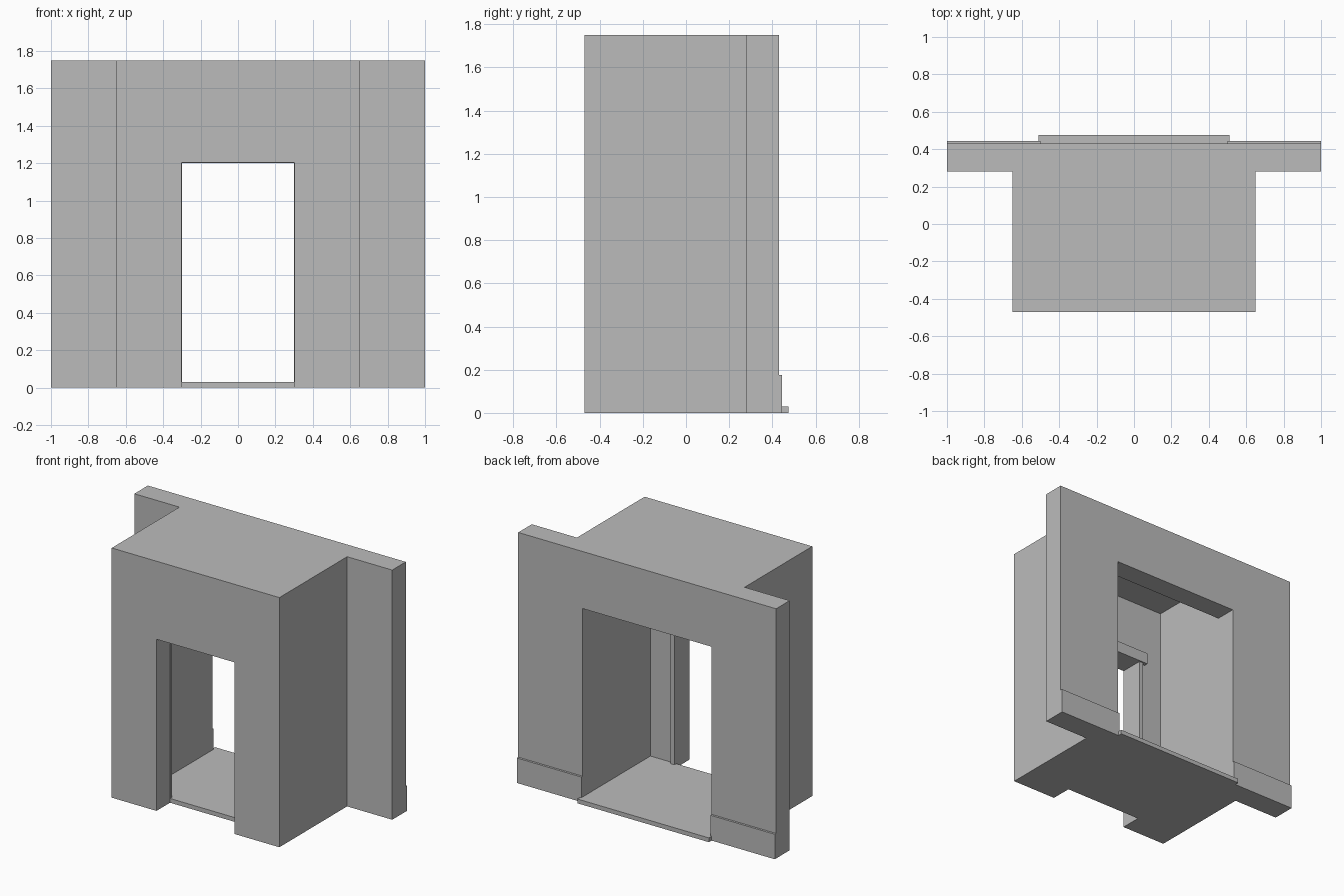
import bpy, bmesh

if "Cube" in bpy.data.objects:
    bpy.data.objects.remove(bpy.data.objects["Cube"])

grey = bpy.data.materials.new("plain_grey")
grey.diffuse_color = (0.5, 0.5, 0.5, 1)
grey.use_nodes = True
grey.node_tree.nodes["Principled BSDF"].inputs["Base Color"].default_value = grey.diffuse_color


def prism(name, outline, z0, z1):
    """Extrude a plan outline (counter-clockwise) from z0 up to z1."""
    bm = bmesh.new()
    face = bm.faces.new([bm.verts.new((x, y, z0)) for x, y in outline])
    ext = bmesh.ops.extrude_face_region(bm, geom=[face])
    for v in ext["geom"]:
        if isinstance(v, bmesh.types.BMVert):
            v.co.z = z1
    bmesh.ops.recalc_face_normals(bm, faces=bm.faces)
    me = bpy.data.meshes.new(name)
    bm.to_mesh(me)
    bm.free()
    me.materials.append(grey)
    ob = bpy.data.objects.new(name, me)
    bpy.context.collection.objects.link(ob)
    return ob


def box(name, x0, x1, y0, y1, z0, z1):
    return prism(name, [(x0, y0), (x1, y0), (x1, y1), (x0, y1)], z0, z1)


def symmetric(right):
    """Complete a right-hand half outline with its mirror image."""
    return right + [(-x, y) for x, y in reversed(right)]


def cut(target, cutter):
    cutter.hide_render = True
    mod = target.modifiers.new("cut", "BOOLEAN")
    mod.operation, mod.solver, mod.object = "DIFFERENCE", "EXACT", cutter
    bpy.context.view_layer.objects.active = target
    bpy.ops.object.modifier_apply(modifier=mod.name)
    bpy.data.objects.remove(cutter)


# Porch body with the wide wall slab behind it
body = prism("porch_walls", symmetric(
    [(0.65, -0.47), (0.65, 0.28), (1.0, 0.28), (1.0, 0.43)]), 0, 1.75)

# Inner room, wide back opening and narrow front doorway
cut(body, box("room_cutter", -0.5, 0.5, -0.32, 0.28, -0.1, 1.65))
cut(body, box("back_opening_cutter", -0.5, 0.5, 0.2, 0.6, -0.1, 1.35))
cut(body, box("doorway_cutter", -0.303, 0.303, -0.6, -0.25, -0.1, 1.203))

# Floor with a projecting sill at the back
prism("floor", symmetric(
    [(0.5, -0.32), (0.5, 0.43), (0.51, 0.43), (0.51, 0.475)]), 0, 0.03)

# Skirting boards and inner door trim, left and right
for side, s in (("left", -1), ("right", 1)):
    xa, xb = sorted((0.5 * s, 1.0 * s))
    box("skirting_" + side, xa, xb, 0.43, 0.445, 0, 0.175)
    xa, xb = sorted((0.3 * s, 0.33 * s))
    box("door_trim_" + side, xa, xb, -0.32, -0.30, 0.03, 1.2)

# Overhanging trim above the doorway
box("door_trim_head", -0.36, 0.36, -0.32, -0.29, 1.2, 1.28)
